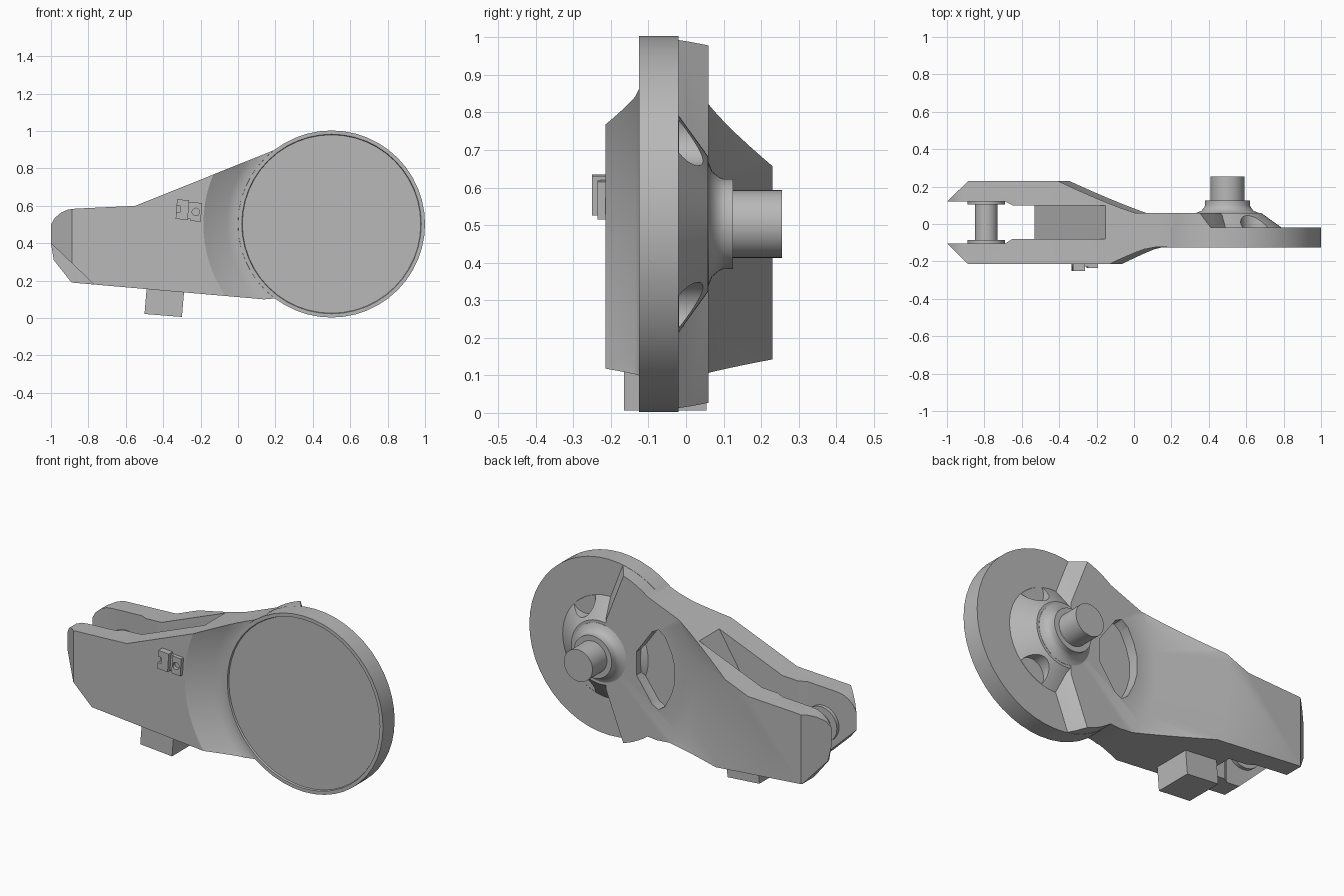
import bpy, bmesh, math
from mathutils import Vector, Matrix

cube = bpy.data.objects.get("Cube")
if cube:
    bpy.data.objects.remove(cube, do_unlink=True)

grey = bpy.data.materials.new("plain_grey")
grey.use_nodes = True
colour = (0.48, 0.48, 0.48, 1)
grey.diffuse_color = colour
grey.node_tree.nodes["Principled BSDF"].inputs["Base Color"].default_value = colour

HUB_X, HUB_Z, RADIUS = 0.5, 0.503, 0.5


def finish(name, bm):
    bmesh.ops.recalc_face_normals(bm, faces=bm.faces)
    mesh = bpy.data.meshes.new(name)
    bm.to_mesh(mesh)
    bm.free()
    mesh.materials.append(grey)
    ob = bpy.data.objects.new(name, mesh)
    bpy.context.collection.objects.link(ob)
    return ob


def prism(name, pts, a, b, axis="y", pts_b=None):
    """Extrude a side (x, z) or plan (x, y) outline; a second outline lofts it."""
    place = (lambda p, d: (p[0], d, p[1])) if axis == "y" else (lambda p, d: (p[0], p[1], d))
    bm = bmesh.new()
    lower = [bm.verts.new(place(p, a)) for p in pts]
    upper = [bm.verts.new(place(p, b)) for p in (pts_b or pts)]
    bm.faces.new(lower)
    bm.faces.new(upper[::-1])
    n = len(pts)
    for i in range(n):
        j = (i + 1) % n
        bm.faces.new((lower[j], lower[i], upper[i], upper[j]))
    return finish(name, bm)


def box(name, x0, x1, y0, y1, z0, z1):
    return prism(name, [(x0, z0), (x1, z0), (x1, z1), (x0, z1)], y0, y1)


def turned(name, profile, x=HUB_X, z=HUB_Z, steps=48):
    """Spin an (r, y) profile around an axis along y."""
    bm = bmesh.new()
    vs = [bm.verts.new((x + r, y, z)) for r, y in profile]
    es = [bm.edges.new(pair) for pair in zip(vs, vs[1:])]
    bmesh.ops.spin(bm, geom=vs + es, cent=(x, 0, z), axis=(0, 1, 0),
                   angle=math.tau, steps=steps)
    bmesh.ops.remove_doubles(bm, verts=bm.verts, dist=1e-5)
    return finish(name, bm)


def cylinder(name, r, y0, y1, x, z, steps=32):
    return turned(name, [(0, y0), (r, y0), (r, y1), (0, y1)], x, z, steps)


def cut(ob, cutters):
    bpy.context.view_layer.objects.active = ob
    for c in cutters:
        mod = ob.modifiers.new("cut", "BOOLEAN")
        mod.operation = "DIFFERENCE"
        mod.solver = "EXACT"
        mod.object = c
        bpy.ops.object.modifier_apply(modifier=mod.name)
        bpy.data.objects.remove(c, do_unlink=True)


def smooth(ob, angle=28):
    bpy.ops.object.select_all(action="DESELECT")
    ob.select_set(True)
    bpy.context.view_layer.objects.active = ob
    bpy.ops.object.shade_smooth_by_angle(angle=math.radians(angle))


def rim(deg):
    a = math.radians(deg)
    return (HUB_X + 0.498 * math.cos(a), HUB_Z + 0.498 * math.sin(a))


# Arm body: side outline, running onto the rim of the disc
outline = [(-0.89, 0.19), (-0.985, 0.31), (-1, 0.4), (-1, 0.5), (-0.98, 0.535),
           (-0.945, 0.565), (-0.91, 0.58), (-0.87, 0.585), (-0.55, 0.6)]
outline += [rim(d) for d in range(127, 89, -4)]
outline += [rim(d) for d in range(-91, -128, -4)]
outline += [(0.14, 0.1)]
body = prism("arm_body", outline, -0.215, 0.23)

# Conical transitions from the thick fork to the thin plate
front_relief = turned("front_relief", [(0, -0.09), (0.49, -0.09), (0.5, -0.12), (0.525, -0.122),
                                       (0.56, -0.135), (0.685, -0.215), (0.71, -0.231),
                                       (0.71, -0.4), (0, -0.4)], steps=96)
back_relief = turned("back_relief", [(0, 0.06), (0.59, 0.06), (0.92, 0.23), (0.96, 0.25),
                                     (0.96, 0.5), (0, 0.5)], steps=96)

# Sloped V-shaped end of the plate
v_edge = [(0.335, 1.02), (0.46, 0.7), (0.46, 0.3), (0.335, -0.02), (0.9, -0.02), (0.9, 1.02)]
v_cut = prism("plate_end_cut", [(x + 0.065, z) for x, z in v_edge], -0.02, 0.14,
              pts_b=[(x - 0.065, z) for x, z in v_edge])

# Pocket in the back of the plate
half = [(0.27, 0.57), (0.17, 0.71), (0.13, 0.73), (0.09, 0.7), (0.05, 0.62), (0.03, 0.55)]
pocket = prism("plate_pocket", half + [(x, 2 * HUB_Z - z) for x, z in half[::-1]], 0.0, 0.4)

# Fork slot with a slanted floor, widened at the tips
slot = prism("fork_slot", [(-1.2, 0), (-0.6, 0), (-0.55, 0.13), (-0.14, 0.78),
                           (-0.1, 1.1), (-1.2, 1.1)], -0.08, 0.1)
wide = prism("fork_slot_wide", [(-1.2, -0.105), (-0.69, -0.105), (-0.65, -0.08), (-0.65, 0.1),
                                (-0.69, 0.12), (-1.2, 0.12)], -0.1, 1.2, "z")

# Bevelled fork tips
tips = [prism("tip_bevel", [(-1.05, y + s * -0.05), (-0.83, y + s * 0.165), (-1.05, y + s * 0.165)],
              -0.1, 1.2, "z") for y, s in ((0.12, 1), (-0.105, -1))]
lower = prism("lower_tip_cut", [(-1.05, 0.448), (-0.72, 0.132), (-1.05, 0.132)], -0.3, 0.0)
cut(body, [front_relief, back_relief, v_cut, pocket, slot, wide, lower] + tips)
smooth(body)

# Round disc with a shallow recessed front
disc = turned("round_disc", [(0, -0.115), (0.477, -0.115), (0.48, -0.125), (RADIUS, -0.125),
                             (RADIUS, -0.02), (0, -0.02)])
smooth(disc)

# Hub cone with two round notches
hub = turned("hub_cone", [(0, -0.03), (0.29, -0.03), (0.29, -0.02), (0.18, 0.059), (0, 0.059)])
cut(hub, [cylinder("hub_notch", 0.08, -0.019, 0.2, HUB_X + 0.15, HUB_Z + s * 0.235)
          for s in (1, -1)])
smooth(hub)

# Collar with a fillet, and the shaft
shaft = turned("hub_shaft", [(0, 0.04), (0.17, 0.04), (0.165, 0.06), (0.14, 0.07), (0.125, 0.088),
                             (0.12, 0.1), (0.12, 0.125), (0.09, 0.125), (0.09, 0.255), (0, 0.255)])
smooth(shaft, 40)

# Roller between the fork tips
roller = turned("fork_roller", [(0, -0.11), (0.1, -0.11), (0.1, -0.085), (0.06, -0.085),
                                (0.06, 0.105), (0.1, 0.105), (0.1, 0.125), (0, 0.125)],
                -0.79, 0.385, 32)
smooth(roller)

# Block under the arm
prism("lower_block", [(-0.5, 0.022), (-0.3, 0.006), (-0.285, 0.18), (-0.485, 0.2)], -0.165, 0.055)

# Small clip on the front face
clip = [box("clip_left", -0.33, -0.265, -0.25, -0.21, 0.525, 0.63),
        box("clip_bridge", -0.27, -0.245, -0.228, -0.21, 0.53, 0.62),
        box("clip_right", -0.25, -0.195, -0.236, -0.21, 0.52, 0.62)]
cut(clip[0], [box("clip_notch", -0.4, -0.31, -0.3, -0.23, 0.56, 0.595)])
cut(clip[2], [cylinder("clip_hole", 0.02, -0.3, -0.217, -0.225, 0.57, 16)])
pivot = Vector((-0.26, 0, 0.575))
turn = Matrix.Translation(pivot) @ Matrix.Rotation(math.radians(4), 4, "Y") @ Matrix.Translation(-pivot)
for ob in clip:
    ob.data.transform(turn)
